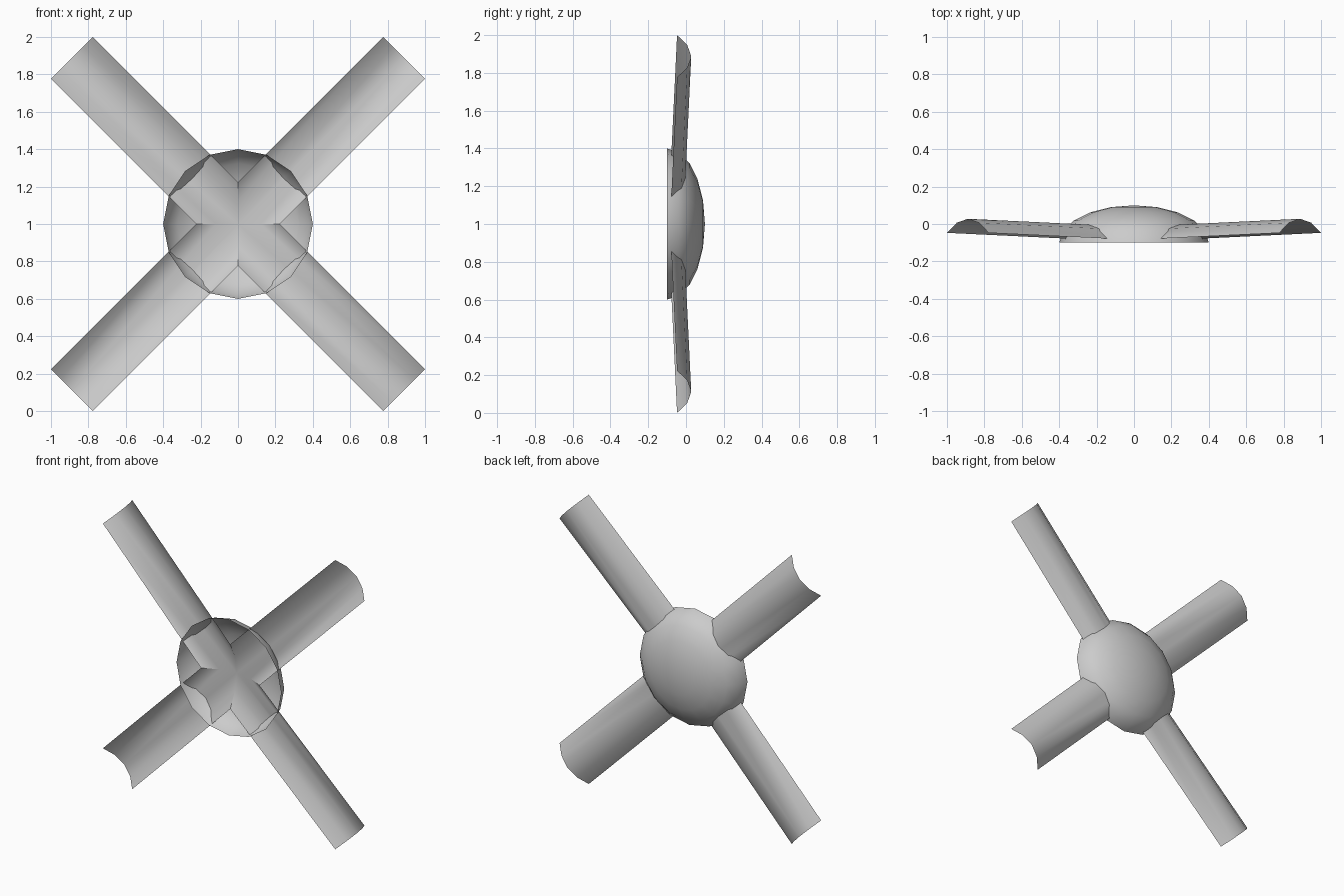
import bpy, bmesh, math
from mathutils import Matrix, Vector

if "Cube" in bpy.data.objects:
    bpy.data.objects.remove(bpy.data.objects["Cube"])

CENTRE = Vector((0, 0, 1))


def finish(name, bm):
    """Weld, face everything to the back, smooth by angle."""
    bmesh.ops.remove_doubles(bm, verts=bm.verts, dist=1e-4)
    bm.normal_update()
    bmesh.ops.reverse_faces(bm, faces=[f for f in bm.faces if f.normal.y < 0])
    mesh = bpy.data.meshes.new(name)
    bm.to_mesh(mesh)
    bm.free()
    ob = bpy.data.objects.new(name, mesh)
    bpy.context.collection.objects.link(ob)
    ob.location = CENTRE
    bpy.ops.object.select_all(action='DESELECT')
    ob.select_set(True)
    bpy.context.view_layer.objects.active = ob
    bpy.ops.object.shade_smooth_by_angle(angle=math.radians(30))
    return ob


# Hub: shallow open half-ellipsoid shell, lathed around the y axis
RINGS, SIDES = 5, 16
bm = bmesh.new()
profile = []
for i in range(RINGS + 1):
    a = math.pi / 2 * i / RINGS
    profile.append(bm.verts.new((0.4 * math.cos(a), -0.1 + 0.2 * math.sin(a), 0)))
edges = [bm.edges.new(p) for p in zip(profile, profile[1:])]
bmesh.ops.spin(bm, geom=profile + edges, cent=(0, 0, 0), axis=(0, 1, 0),
               angle=2 * math.pi, steps=SIDES, use_merge=False)
bmesh.ops.dissolve_degenerate(bm, dist=1e-5, edges=bm.edges)
finish("hub_dome", bm)

# Blades: four curved troughs, mitred where they meet inside the hub
SECTION = [(-0.158, 0), (-0.084, 0.054), (0, 0.075), (0.084, 0.054), (0.158, 0)]
LENGTH, SLOPE = 1.2562, 0.034


def blade_point(s, u, h):
    return Vector((s, -0.09 + SLOPE * s + h, u))


bm = bmesh.new()
for k in range(4):
    rot = Matrix.Rotation(math.radians(45 + 90 * k), 3, 'Y')
    inner = [bm.verts.new(rot @ blade_point(abs(u), u, h)) for u, h in SECTION]
    outer = [bm.verts.new(rot @ blade_point(LENGTH, u, h)) for u, h in SECTION]
    for i in range(len(SECTION) - 1):
        bm.faces.new((inner[i], inner[i + 1], outer[i + 1], outer[i]))
finish("blades", bm)
